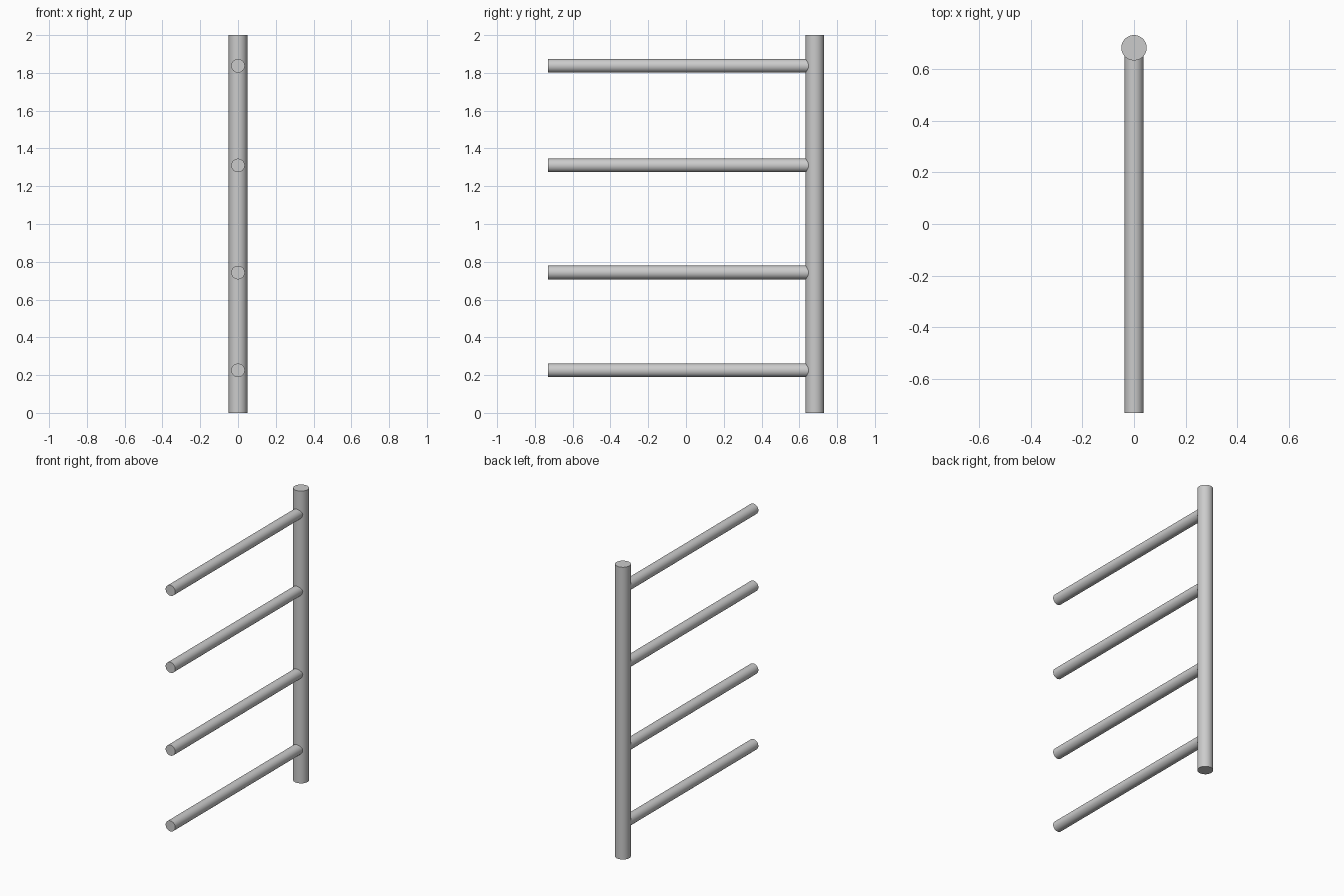
import bpy
from math import pi, radians

if "Cube" in bpy.data.objects:
    bpy.data.objects.remove(bpy.data.objects["Cube"])

POST_Y, POST_R = 0.682, 0.049
RUNG_R, RUNG_FRONT = 0.036, -0.731


def rod(name, radius, length, location, rotation=(0, 0, 0)):
    bpy.ops.mesh.primitive_cylinder_add(vertices=48, radius=radius, depth=length,
                                        location=location, rotation=rotation)
    obj = bpy.context.object
    obj.name = name
    bpy.ops.object.shade_smooth_by_angle(angle=radians(30))
    return obj


# Upright post at the back
rod("post", POST_R, 2.0, (0, POST_Y, 1.0))

# Horizontal rungs running from the front into the post
rung_length = POST_Y - RUNG_FRONT
for i, z in enumerate((0.225, 0.743, 1.31, 1.837), 1):
    rod(f"rung_{i}", RUNG_R, rung_length,
        (0, (POST_Y + RUNG_FRONT) / 2, z), (pi / 2, 0, 0))
